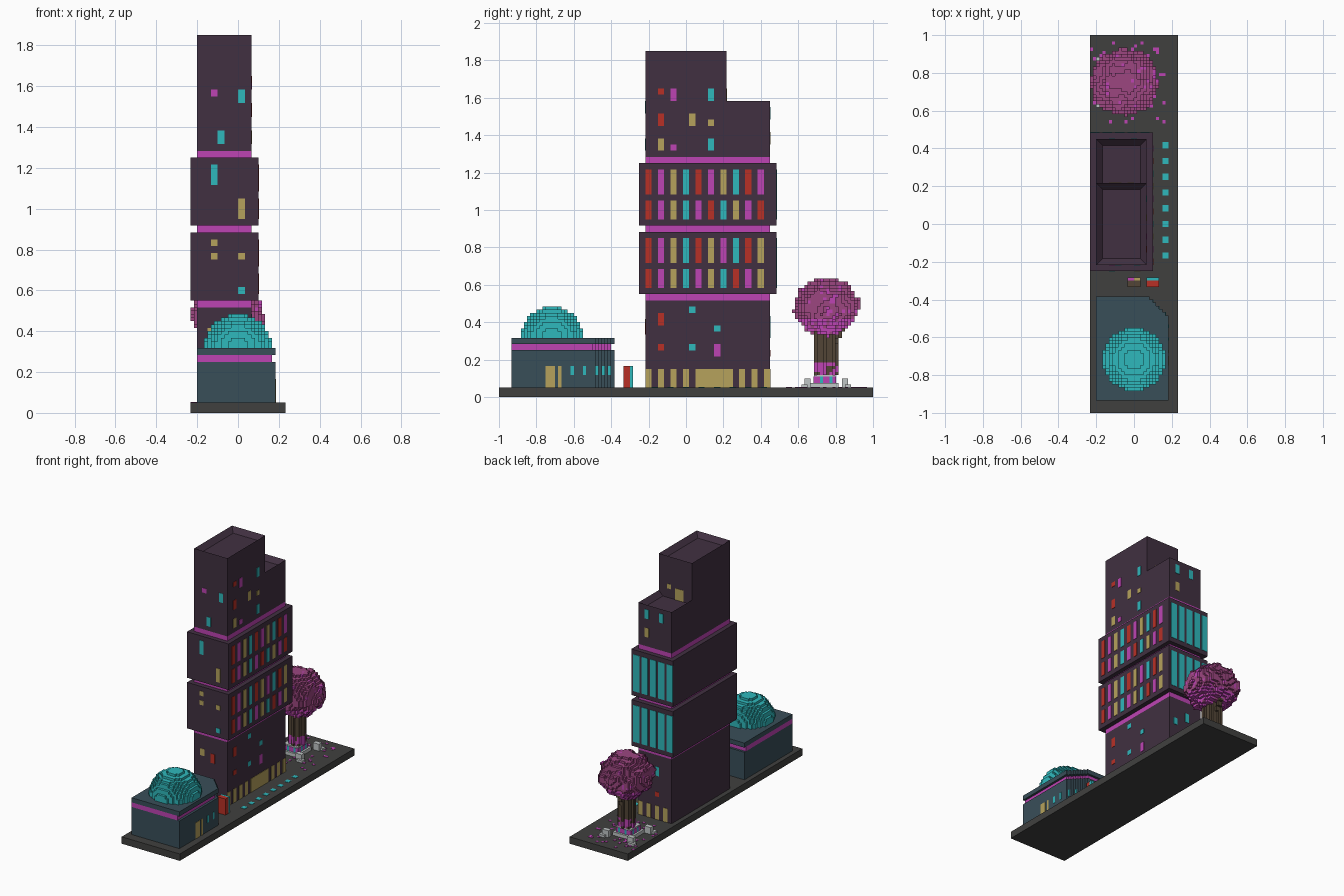
import bpy, bmesh, math, random

if "Cube" in bpy.data.objects:
    bpy.data.objects.remove(bpy.data.objects["Cube"])

random.seed(4)
V = 1 / 60  # one block of the model; all sizes below are in blocks


def lin(c):
    c /= 255
    return c / 12.92 if c < 0.04 else ((c + 0.055) / 1.055) ** 2.4


def material(name, *rgb):
    m = bpy.data.materials.new(name)
    m.diffuse_color = (*[lin(c) for c in rgb], 1)
    m.use_nodes = True
    m.node_tree.nodes["Principled BSDF"].inputs["Base Color"].default_value = m.diffuse_color
    return m


M = {
    "K": material("asphalt_grey", 64, 64, 63),
    "P": material("dark_plum", 65, 48, 65),
    "M": material("magenta", 190, 68, 180),
    "T": material("teal", 47, 184, 188),
    "Y": material("dull_yellow", 182, 162, 92),
    "R": material("red", 185, 48, 38),
    "B": material("slate_blue", 57, 78, 89),
    "L": material("blossom_pink", 156, 70, 128),
    "W": material("bark_brown", 82, 69, 54),
    "G": material("pale_grey", 192, 198, 198),
}


def finish(bm, name, cols):
    bmesh.ops.scale(bm, vec=(V, V, V), verts=bm.verts)
    bmesh.ops.recalc_face_normals(bm, faces=bm.faces)
    me = bpy.data.meshes.new(name)
    bm.to_mesh(me)
    bm.free()
    for c in cols:
        me.materials.append(M[c])
    ob = bpy.data.objects.new(name, me)
    bpy.context.collection.objects.link(ob)
    return ob


def add_box(bm, x0, x1, y0, y1, z0, z1, mat=0):
    g = bmesh.ops.create_cube(bm, size=1)
    for v in g["verts"]:
        v.co = (x1 if v.co.x > 0 else x0, y1 if v.co.y > 0 else y0, z1 if v.co.z > 0 else z0)
    faces = {f for v in g["verts"] for f in v.link_faces}
    for f in faces:
        f.material_index = mat
    return faces


def box(name, col, *b, recess=0):
    """Box; recess sinks the roof inside a parapet."""
    bm = bmesh.new()
    faces = add_box(bm, *b)
    if recess:
        top = max(faces, key=lambda f: f.calc_center_median().z)
        bmesh.ops.inset_region(bm, faces=[top], thickness=recess, use_even_offset=True)
        for v in top.verts:
            v.co.z -= recess
    return finish(bm, name, col)


def plates(name, side, at, items):
    """Thin window plates on one wall: (colour, start, end, bottom, top)."""
    cols = "".join(sorted({i[0] for i in items}))
    bm = bmesh.new()
    t = 0.15
    for c, a, b, z0, z1 in items:
        r = {"front": (a, b, at - t, at + t), "back": (a, b, at - t, at + t),
             "right": (at - t, at + t, a, b)}[side]
        add_box(bm, *r, z0, z1, cols.index(c))
    finish(bm, name, cols)


def voxels(name, cols, cells):
    """Outer skin of a set of blocks {(x,y,z): material index}."""
    bm = bmesh.new()
    vs = {}
    for (x, y, z), m in cells.items():
        for ax in range(3):
            for s in (0, 1):
                n = [x, y, z]
                n[ax] += 2 * s - 1
                if tuple(n) in cells:
                    continue
                quad = []
                for p, q in ((0, 0), (1, 0), (1, 1), (0, 1)):
                    k = [x, y, z]
                    k[ax] += s
                    k[(ax + 1) % 3] += p
                    k[(ax + 2) % 3] += q
                    k = tuple(k)
                    if k not in vs:
                        vs[k] = bm.verts.new(k)
                    quad.append(vs[k])
                f = bm.faces.new(quad if s else quad[::-1])
                f.material_index = m
    finish(bm, name, cols)


# ground slab and walkway lights
box("ground_slab", "K", -14, 14, -60, 60, 0, 3)
bm = bmesh.new()
for i in range(8):
    add_box(bm, 9, 11, -11 + 5 * i, -9 + 5 * i, 2.8, 3.15)
finish(bm, "walkway_lights", "T")

# tower: lower block, two wide blocks, stepped top, glowing bands between
box("tower_lower", "P", -12, 4, -13, 27, 3, 31)
for i, z in enumerate((31, 53, 75)):
    box(f"tower_band_{i}", "M", -12, 4, -13, 27, z, z + 2)
for i, z in enumerate((33, 55)):
    box(f"tower_wide_{i}", "P", -14, 6, -15, 29, z, z + 20)
box("tower_top_high", "P", -12, 4, -13, 13, 77, 111, recess=2)
box("tower_top_low", "P", -12, 4, 11, 27, 77, 95, recess=2)

# right wall windows
rows = (("RMYTRMYTRM", 65, 73), ("RMYTMRTYMR", 57, 63), ("RMYTRYMTRY", 43, 51), ("RMYTMYTRMY", 35, 41))
plates("wide_block_windows", "right", 6,
       [(c, -13 + 4 * i, -11 + 4 * i, a, b) for s, a, b in rows for i, c in enumerate(s)])
spots = (("R", -9, 97, 99), ("M", -5, 95, 99), ("T", 7, 95, 99), ("R", -9, 87, 91), ("Y", 1, 87, 91),
         ("Y", 7, 87, 89), ("Y", -9, 79, 83), ("M", -5, 79, 81), ("T", 7, 79, 83), ("R", -9, 23, 27),
         ("R", -9, 15, 17), ("T", 1, 27, 29), ("T", 9, 21, 23), ("T", 1, 15, 17), ("M", 9, 13, 17))
plates("right_small_windows", "right", 4, [(c, y, y + 2, a, b) for c, y, a, b in spots])
plates("ground_floor_windows", "right", 4,
       [("Y", y, y + 2, 3, 9) for y in (-13, -9, -5, -1, 17, 21, 25)] + [("Y", 3, 15, 3, 9)])

# front windows
plates("front_windows_narrow", "front", -13,
       [("M", -8, -6, 93, 95), ("T", 0, 2, 91, 95), ("T", -6, -4, 79, 83),
        ("Y", -9, -7, 22, 25), ("R", -4, -2, 20, 24)])
plates("front_windows_wide", "front", -15,
       [("T", -8, -6, 67, 73), ("Y", 0, 2, 57, 63), ("Y", -8, -6, 49, 51), ("Y", -8, -6, 45, 47),
        ("Y", 0, 2, 45, 47), ("T", 0, 2, 35, 37)])

# back windows
plates("back_strips", "back", 29,
       [("T", -14 + 4 * i, -11 + 4 * i, z, z + 16) for i in range(5) for z in (35, 57)])
plates("back_windows", "back", 27,
       [("T", -1, 1, 89, 93), ("T", -8, -6, 89, 93), ("Y", -1, 1, 81, 85), ("T", -6, -4, 22, 26),
        ("T", 0, 2, 19, 22), ("R", -6, -4, 13, 15)] + [("Y", x, x + 2, 3, 9) for x in (-10, -6, -2, 2)])
plates("terrace_windows", "back", 13, [("Y", -8, -4, 93, 98), ("Y", -2, 0, 97, 99)])


# dome hall: plan with a stepped corner, extruded in layers
def hall(name, col, z0, z1, d=0):
    pts = [(-12, -56), (11 - d, -56), (11 - d, -29 - d)]
    for i in range(6):
        pts += [(10 - d - i, -29 - d + i), (10 - d - i, -28 - d + i)]
    pts += [(-12, -23 - d)]
    bm = bmesh.new()
    f = bm.faces.new([bm.verts.new((x, y, z0)) for x, y in pts])
    g = bmesh.ops.extrude_face_region(bm, geom=[f], use_keep_orig=True)
    for v in g["geom"]:
        if isinstance(v, bmesh.types.BMVert):
            v.co.z = z1
    finish(bm, name, col)


hall("hall_walls", "B", 3, 15)
hall("hall_band", "M", 15, 17, 1)
hall("hall_roof", "B", 17, 19)
plates("hall_windows", "right", 11,
       [("Y", -45, -42, 3, 10), ("Y", -41, -40, 3, 10), ("T", -37, -36, 7, 10), ("T", -33, -32, 7, 10)])
for i in (0, 2, 4):
    plates(f"hall_corner_window_{i}", "right", 10 - i, [("T", -29 + i, -28 + i, 7, 10)])
R = range(-11, 11)
voxels("hall_dome", "T", {(x, y - 43, z + 19): 0 for x in R for y in R for z in range(10)
                          if (x + .5) ** 2 + (y + .5) ** 2 + (z + .5) ** 2 < 102})

# two vending machines with lit panels on the back side
for n, x, body, lo, hi in (("a", -2, "W", "M", "Y"), ("b", 4, "R", "T", "T")):
    box(f"vending_body_{n}", body, x, x + 4, -20, -18, 3, 10)
    box(f"vending_panel_left_{n}", lo, x, x + 2, -18, -17, 3, 10)
    box(f"vending_panel_right_{n}", hi, x + 2, x + 4, -18, -17, 3, 10)

# tree crown: lumpy ball, bright blossoms low and scattered
cells = {}
for x in range(-14, 8):
    for y in range(34, 56):
        for z in range(19, 38):
            a, b, c = (x + 3.5) / 10.7, (y - 44.5) / 10.2, (z - 28.5) / 9.3
            lump = 0.09 * math.sin(x * .9 + z * .5) + 0.08 * math.sin(y * .8 - z * .7 + 1)
            if a * a + b * b + max(c, -1) ** 2 + lump + random.uniform(-.04, .04) < 1 and (z > 21 or a * a + b * b > .1):
                low = z < 25 or (x > -2 and 42 < y < 49 and random.random() < .3)
                cells[x, y, z] = int((low and random.random() < .85) or random.random() < .05)
voxels("tree_crown", "LM", cells)

# trunk with flared top, a side branch and blossoms at the foot
trunk = {}
for z in range(7, 25):
    r = 3.6 + (1 if z > 20 else 0)
    for x in range(-9, 3):
        for y in range(39, 51):
            d = math.hypot(x + 3.5, y - 44.5)
            if d < r - (0.9 if (x * 2 + y) % 3 == 0 else 0):
                trunk[x, y, z] = int(z < 11 and d > 2.4 and random.random() < .6)
for z in range(17, 23):
    trunk[-4, 48 + (z - 17) // 2, z] = trunk[-3, 48 + (z - 17) // 2, z] = 0
voxels("tree_trunk", "WM", trunk)

# planter under the tree: stepped plinth, corner blocks, coloured panels
box("planter_plinth", "G", -8, 1, 40, 49, 3, 4.5)
box("planter_core", "G", -7, 0, 41, 48, 3, 7)
bm = bmesh.new()
for sx in (-1, 1):
    for sy in (-1, 1):
        for k, h in ((6, 6), (7, 4)):
            cx, cy = -3.5 + sx * k, 45 + sy * k
            add_box(bm, cx - 1.5, cx + 1.5, cy - 1, cy + 1, 3, h)
finish(bm, "planter_corners", "G")
bm = bmesh.new()
for i in range(7):
    m = (i * 2 // 3) % 2
    for a in (40.85, 48):
        add_box(bm, -7 + i, -6 + i, a, a + .15, 4.5, 6.5, m)
    for a in (-7.15, 0):
        add_box(bm, a, a + .15, 41 + i, 42 + i, 4.5, 6.5, m)
finish(bm, "planter_panels", "MT")

# fallen petals
bm = bmesh.new()
for i in range(55):
    x, y = random.randint(-14, 9), random.randint(32, 57)
    add_box(bm, x, x + 1, y, y + 1, 2.8, 3.15)
finish(bm, "fallen_petals", "M")
